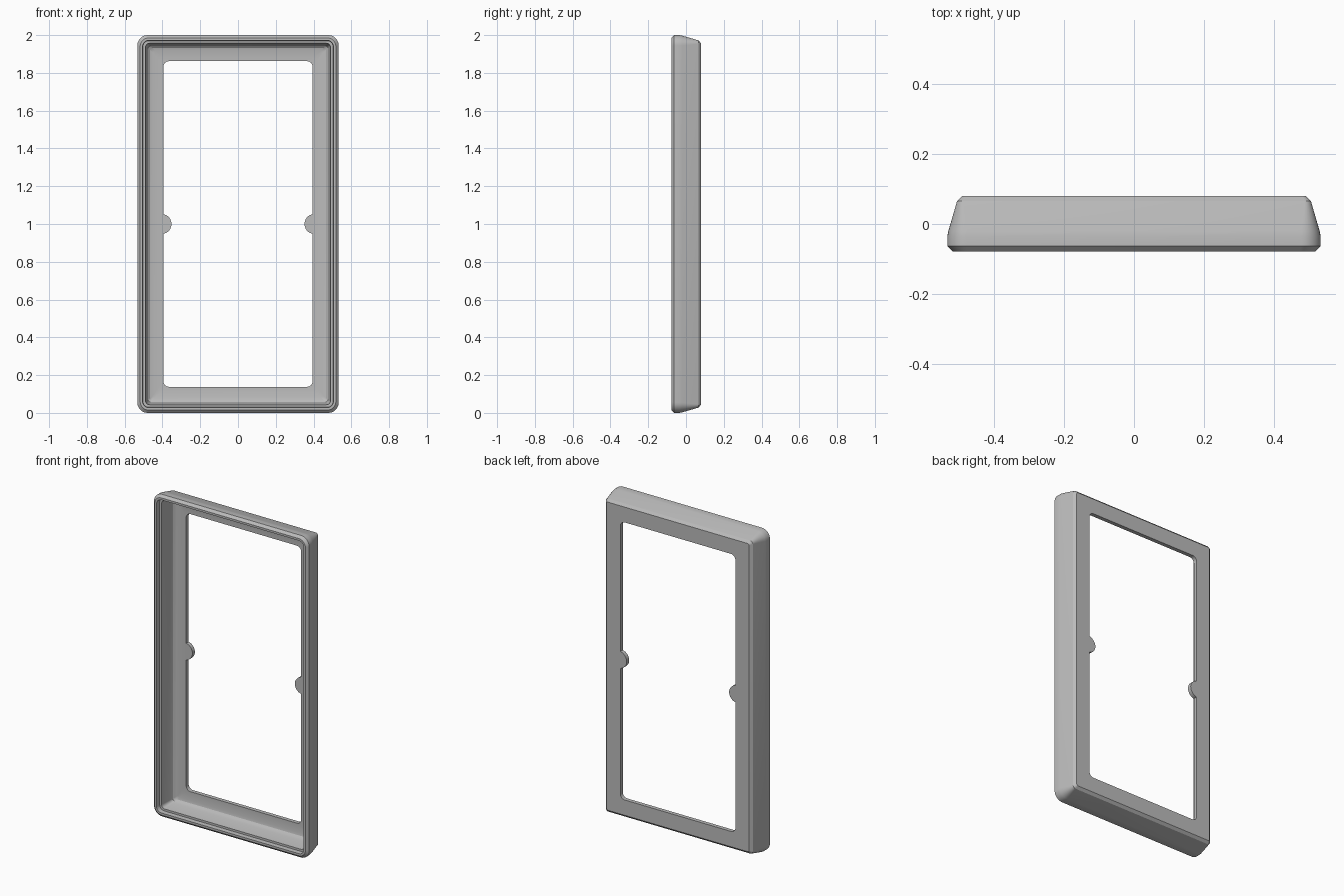
import bpy
import bmesh
import math

cube = bpy.data.objects.get("Cube")
if cube:
    bpy.data.objects.remove(cube)

grey = bpy.data.materials.new("light grey plastic")
grey.use_nodes = True
colour = (0.5, 0.5, 0.5, 1)
grey.diffuse_color = colour
grey.node_tree.nodes["Principled BSDF"].inputs["Base Color"].default_value = colour

EXTRA = 0.467   # how much taller than wide each half outline is
MID = 1.0
STEPS = 8


def outline(half_x, y, radius):
    """Rounded rectangle in the xz plane."""
    points = []
    half_z = half_x + EXTRA
    for quarter, (sx, sz) in enumerate([(1, 1), (-1, 1), (-1, -1), (1, -1)]):
        for i in range(STEPS + 1):
            a = (quarter + i / STEPS) * math.pi / 2
            points.append((sx * (half_x - radius) + radius * math.cos(a), y,
                           MID + sz * (half_z - radius) + radius * math.sin(a)))
    return points


def finish(bm, name):
    bmesh.ops.recalc_face_normals(bm, faces=bm.faces)
    mesh = bpy.data.meshes.new(name)
    bm.to_mesh(mesh)
    bm.free()
    mesh.materials.append(grey)
    obj = bpy.data.objects.new(name, mesh)
    bpy.context.collection.objects.link(obj)
    bpy.ops.object.select_all(action="DESELECT")
    obj.select_set(True)
    bpy.context.view_layer.objects.active = obj
    bpy.ops.object.shade_smooth_by_angle(angle=math.radians(25))
    return obj


# Frame: closed cross-section swept around the outline (half width, depth, corner radius)
section = [
    (0.518, -0.078, 0.045), (0.533, -0.063, 0.055), (0.533, -0.035, 0.055),
    (0.530, -0.020, 0.052), (0.505, 0.066, 0.018), (0.490, 0.080, 0.010),
    (0.395, 0.080, 0.030), (0.395, 0.055, 0.030),
    (0.450, 0.055, 0.010), (0.465, 0.051, 0.012), (0.476, 0.041, 0.014),
    (0.481, 0.026, 0.016), (0.490, -0.050, 0.022),
    (0.503, -0.050, 0.030), (0.505, -0.078, 0.032),
]
bm = bmesh.new()
rings = [[bm.verts.new(p) for p in outline(*s)] for s in section]
for k, ring in enumerate(rings):
    after = rings[(k + 1) % len(rings)]
    for i in range(len(ring)):
        j = (i + 1) % len(ring)
        bm.faces.new((ring[i], ring[j], after[j], after[i]))
finish(bm, "frame")

# Half-round tabs on the window sides
for side, name in ((1, "left_tab"), (-1, "right_tab")):
    bm = bmesh.new()
    arc = [math.pi * (0.5 + i / 20) for i in range(21)]
    face = bm.faces.new([bm.verts.new((side * (0.405 + 0.053 * math.cos(a)), 0.0555,
                                       MID + 0.053 * math.sin(a))) for a in arc])
    made = bmesh.ops.extrude_face_region(bm, geom=[face])
    for v in made["geom"]:
        if isinstance(v, bmesh.types.BMVert):
            v.co.y = 0.0795
    finish(bm, name)
